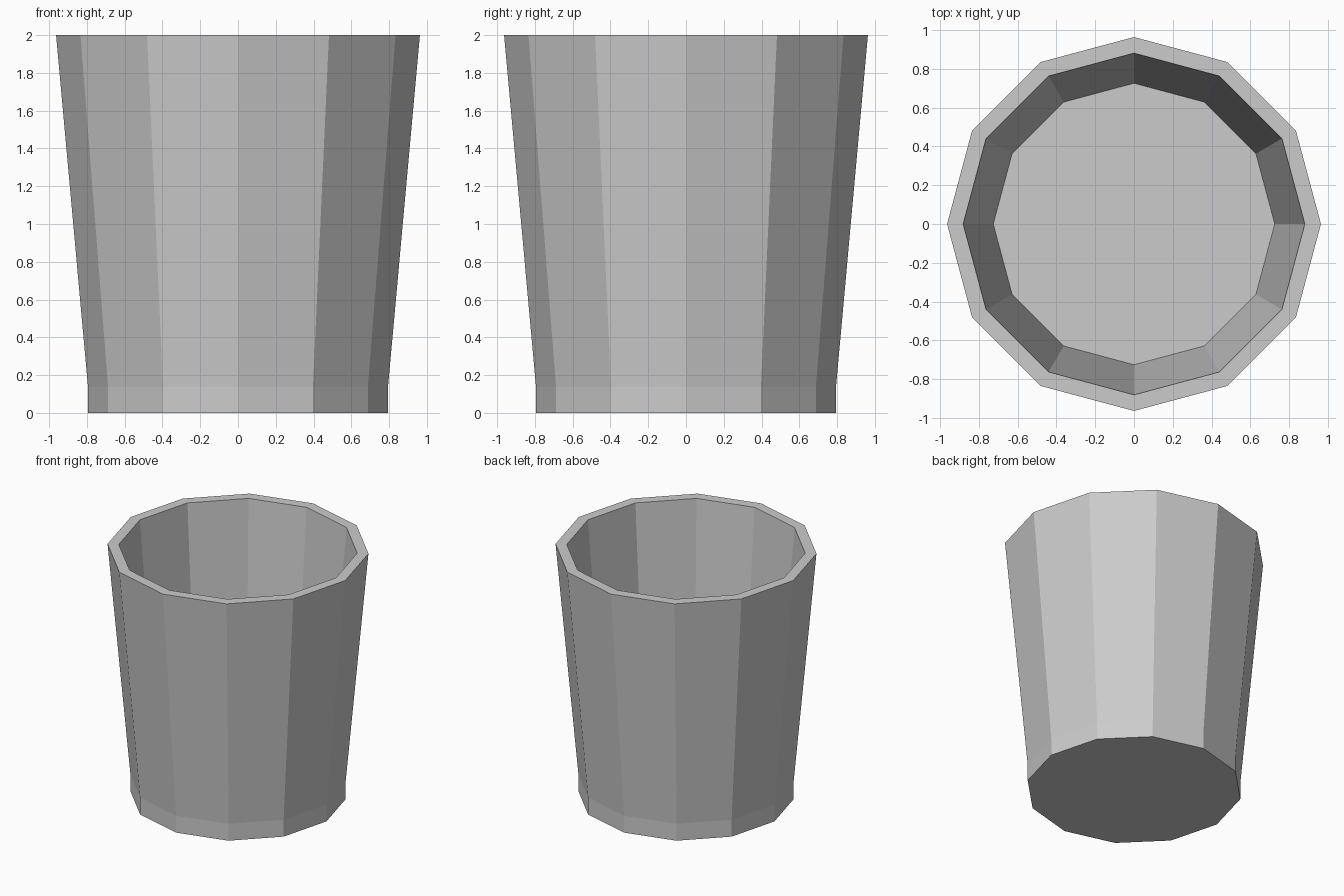
import bpy, bmesh
from math import cos, sin, tau

if "Cube" in bpy.data.objects:
    bpy.data.objects.remove(bpy.data.objects["Cube"])

SIDES = 12
# Profile (radius, z): base, base band top, rim outside, rim inside, inner floor
PROFILE = [(0.794, 0.0), (0.794, 0.137), (0.963, 2.0), (0.88, 2.0), (0.725, 0.137)]

bm = bmesh.new()

def ring(radius, z):
    return [bm.verts.new((radius * cos(tau * i / SIDES), radius * sin(tau * i / SIDES), z))
            for i in range(SIDES)]

rings = [ring(r, z) for r, z in PROFILE]

# Outer wall, rim and inner wall
for low, high in zip(rings, rings[1:]):
    for i in range(SIDES):
        j = (i + 1) % SIDES
        bm.faces.new((low[i], low[j], high[j], high[i]))

# Underside and inner floor
bm.faces.new(rings[0][::-1])
bm.faces.new(rings[-1])
bmesh.ops.recalc_face_normals(bm, faces=bm.faces[:])

mesh = bpy.data.meshes.new("cup")
bm.to_mesh(mesh)
bm.free()
cup = bpy.data.objects.new("cup", mesh)
bpy.context.collection.objects.link(cup)
